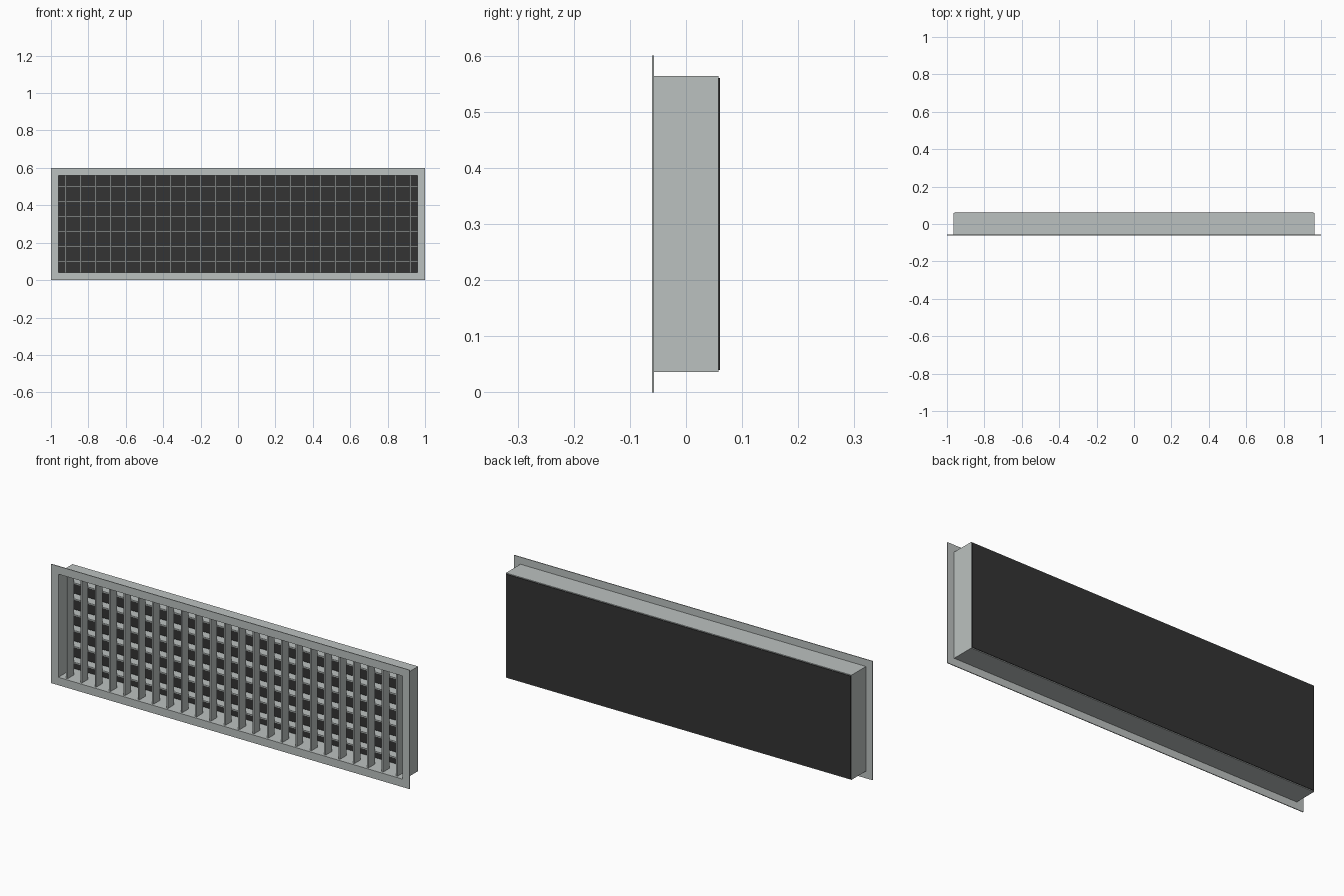
import bpy, bmesh

if "Cube" in bpy.data.objects:
    bpy.data.objects.remove(bpy.data.objects["Cube"])


def material(name, rgb):
    m = bpy.data.materials.new(name)
    m.diffuse_color = (*rgb, 1)
    m.use_nodes = True
    m.node_tree.nodes["Principled BSDF"].inputs["Base Color"].default_value = m.diffuse_color
    return m


METAL = material("grey metal", (0.50, 0.535, 0.525))
DARK = material("dark backing", (0.033, 0.033, 0.033))


def finish(name, bm, mat):
    bmesh.ops.recalc_face_normals(bm, faces=bm.faces)
    me = bpy.data.meshes.new(name)
    bm.to_mesh(me)
    bm.free()
    me.materials.append(mat)
    ob = bpy.data.objects.new(name, me)
    bpy.context.collection.objects.link(ob)
    return ob


def box(name, x, y, z, mat):
    """Box from (min, max) ranges."""
    bm = bmesh.new()
    bmesh.ops.create_cube(bm, size=1)
    for v in bm.verts:
        v.co = [r[0] if c < 0 else r[1] for c, r in zip(v.co, (x, y, z))]
    return finish(name, bm, mat)


def ring(name, outer, inner, y, mat):
    """Rectangular tube along y; outer and inner are (half width, half height)."""
    bm = bmesh.new()
    loops = [[bm.verts.new((sx * w, yy, 0.3 + sz * h))
              for sx, sz in ((-1, -1), (1, -1), (1, 1), (-1, 1))]
             for (w, h), yy in ((outer, y[0]), (outer, y[1]), (inner, y[1]), (inner, y[0]))]
    for k in range(4):
        a, b = loops[k], loops[(k + 1) % 4]
        for i in range(4):
            j = (i + 1) % 4
            bm.faces.new((a[i], a[j], b[j], b[i]))
    return finish(name, bm, mat)


# Front flange and the duct collar behind it
ring("front_flange", (1.0, 0.30), (0.96, 0.26), (-0.061, -0.057), METAL)
ring("duct_collar", (0.964, 0.264), (0.96, 0.26), (-0.057, 0.058), METAL)

# Dark panel closing the back
box("back_panel", (-0.96, 0.96), (0.0575, 0.061), (0.04, 0.56), DARK)

# Upright blades at the front
T = 0.004
for i in range(24):
    x = -0.92 + 0.08 * i
    box(f"upright_blade_{i + 1}", (x - T, x + T), (-0.05, 0.0), (0.04, 0.56), METAL)

# Level blades behind them
for i in range(6):
    z = 0.10 + 0.08 * i
    box(f"level_blade_{i + 1}", (-0.96, 0.96), (0.002, 0.05), (z - T, z + T), METAL)
